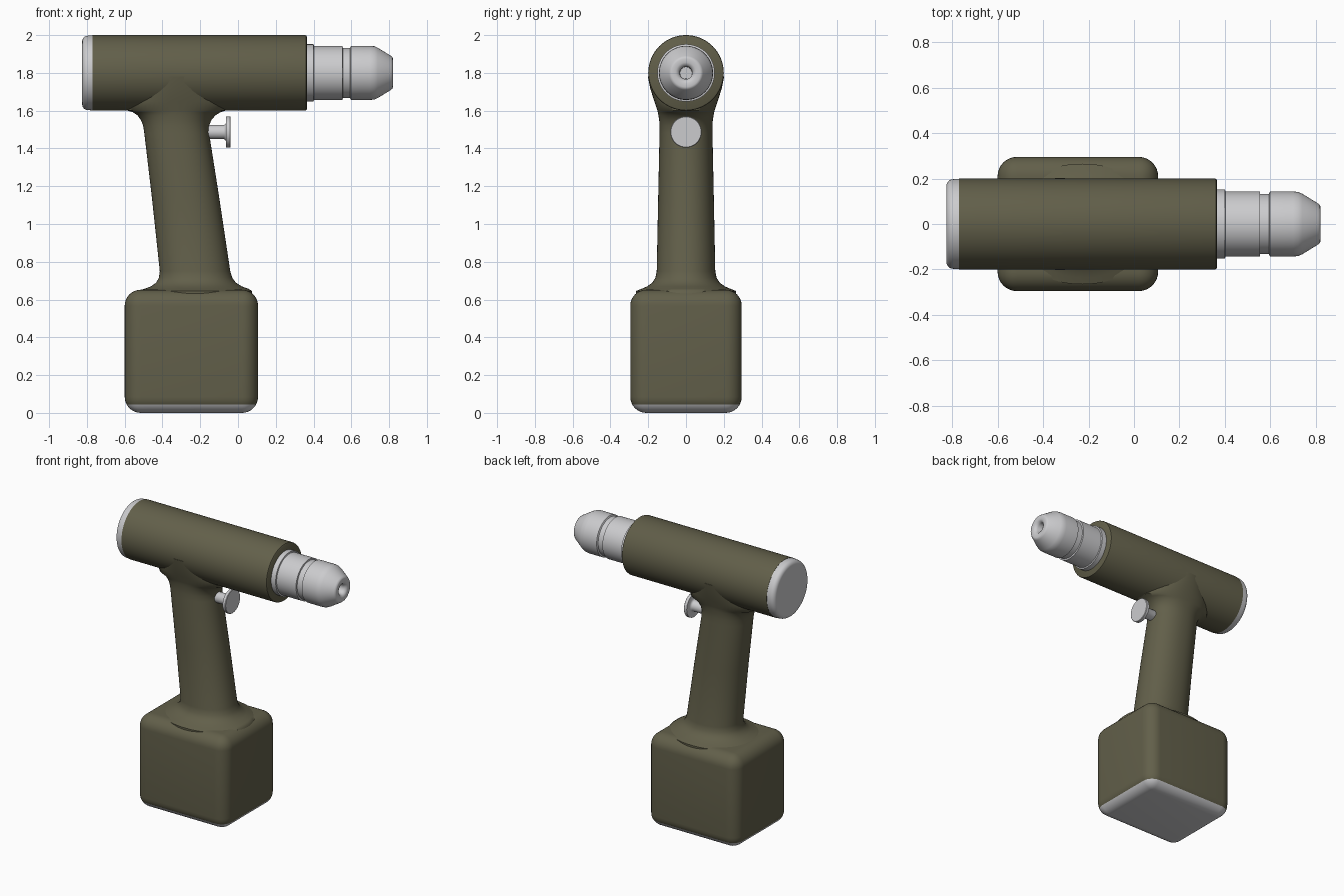
import bpy, bmesh, math
from mathutils import Vector

if "Cube" in bpy.data.objects:
    bpy.data.objects.remove(bpy.data.objects["Cube"])


def material(name, rgb):
    m = bpy.data.materials.new(name)
    m.diffuse_color = (*rgb, 1)
    m.use_nodes = True
    m.node_tree.nodes["Principled BSDF"].inputs["Base Color"].default_value = m.diffuse_color
    return m


olive = material("olive", (0.122, 0.115, 0.068))
silver = material("silver", (0.60, 0.60, 0.615))


def finish(name, bm, mats, angle=35):
    bmesh.ops.recalc_face_normals(bm, faces=bm.faces)
    me = bpy.data.meshes.new(name)
    bm.to_mesh(me)
    bm.free()
    ob = bpy.data.objects.new(name, me)
    bpy.context.collection.objects.link(ob)
    for m in mats:
        me.materials.append(m)
    bpy.ops.object.select_all(action='DESELECT')
    ob.select_set(True)
    bpy.context.view_layer.objects.active = ob
    bpy.ops.object.shade_smooth_by_angle(angle=math.radians(angle))
    return ob


def loft(name, rings, mat, angle=35):
    """Skin a list of closed rings and cap both ends."""
    bm = bmesh.new()
    loops = [[bm.verts.new(p) for p in ring] for ring in rings]
    n = len(loops[0])
    for a, b in zip(loops, loops[1:]):
        for i in range(n):
            j = (i + 1) % n
            bm.faces.new((a[i], a[j], b[j], b[i]))
    bm.faces.new(loops[0])
    bm.faces.new(loops[-1])
    return finish(name, bm, [mat], angle)


def turned(name, profile, z, mat, n=64, angle=35):
    """Lathe (x, radius) points around a horizontal x axis at height z."""
    rings = [[Vector((x, r * math.cos(t), z + r * math.sin(t)))
              for t in (2 * math.pi * i / n for i in range(n))]
             for x, r in profile]
    return loft(name, rings, mat, angle)


# Barrel housing
turned("barrel", [(-0.77, 0.2), (0.355, 0.2), (0.361, 0.198), (0.365, 0.192)], 1.8, olive)

# Rear cap with a rounded rim
rim = [(-0.795 - 0.03 * math.cos(a), 0.167 + 0.03 * math.sin(a))
       for a in (math.pi / 2 * i / 6 for i in range(7))]
turned("rear_cap", rim + [(-0.765, 0.199)], 1.8, silver)

# Chuck with collar, groove, tapered nose and bit hole
turned("chuck", [
    (0.34, 0.152), (0.40, 0.152), (0.402, 0.143), (0.553, 0.143), (0.555, 0.133),
    (0.593, 0.133), (0.598, 0.143), (0.70, 0.143), (0.722, 0.141), (0.74, 0.133),
    (0.81, 0.09), (0.818, 0.083), (0.82, 0.075), (0.82, 0.055), (0.815, 0.042),
    (0.80, 0.033), (0.70, 0.031)], 1.8, silver, angle=50)

# Trigger button on its stem
turned("trigger", [
    (-0.25, 0.037), (-0.075, 0.037), (-0.067, 0.042), (-0.063, 0.05), (-0.063, 0.082),
    (-0.043, 0.083), (-0.04, 0.08)], 1.487, silver, n=48)

# Grip: z, back x, front x, half width
sections = [
    (0.60, -0.53, 0.075, 0.265), (0.645, -0.53, 0.075, 0.265),
    (0.657, -0.495, 0.055, 0.235), (0.67, -0.46, 0.02, 0.205),
    (0.69, -0.433, -0.012, 0.178), (0.715, -0.419, -0.03, 0.162),
    (0.75, -0.414, -0.041, 0.155), (1.15, -0.457, -0.101, 0.147),
    (1.48, -0.496, -0.153, 0.140), (1.52, -0.502, -0.153, 0.140),
    (1.55, -0.514, -0.141, 0.142), (1.575, -0.532, -0.12, 0.146),
    (1.592, -0.557, -0.092, 0.149), (1.602, -0.59, -0.06, 0.152),
    (1.65, -0.59, -0.06, 0.168), (1.72, -0.56, -0.09, 0.19), (1.78, -0.53, -0.12, 0.202),
]


def oval(z, x0, x1, w, n=64):
    pts = []
    for i in range(n):
        t = 2 * math.pi * i / n
        c, s = math.cos(t), math.sin(t)
        e = 0.92
        pts.append(Vector(((x0 + x1) / 2 + (x1 - x0) / 2 * math.copysign(abs(c) ** e, c),
                           w * math.copysign(abs(s) ** e, s), z)))
    return pts


loft("grip", [oval(*s) for s in sections], olive, angle=60)

# Battery block with a silver underside
bm = bmesh.new()
bmesh.ops.create_cube(bm, size=1)
for v in bm.verts:
    v.co = Vector((-0.247 + v.co.x * 0.706, v.co.y * 0.59, 0.326 + v.co.z * 0.652))
bmesh.ops.bevel(bm, geom=bm.edges[:], offset=0.085, segments=8, profile=0.5,
                affect='EDGES', clamp_overlap=True)
bmesh.ops.bisect_plane(bm, geom=bm.verts[:] + bm.edges[:] + bm.faces[:],
                       plane_co=(0, 0, 0.045), plane_no=(0, 0, 1))
for f in bm.faces:
    f.material_index = 1 if f.calc_center_median().z < 0.045 else 0
finish("battery", bm, [olive, silver])
